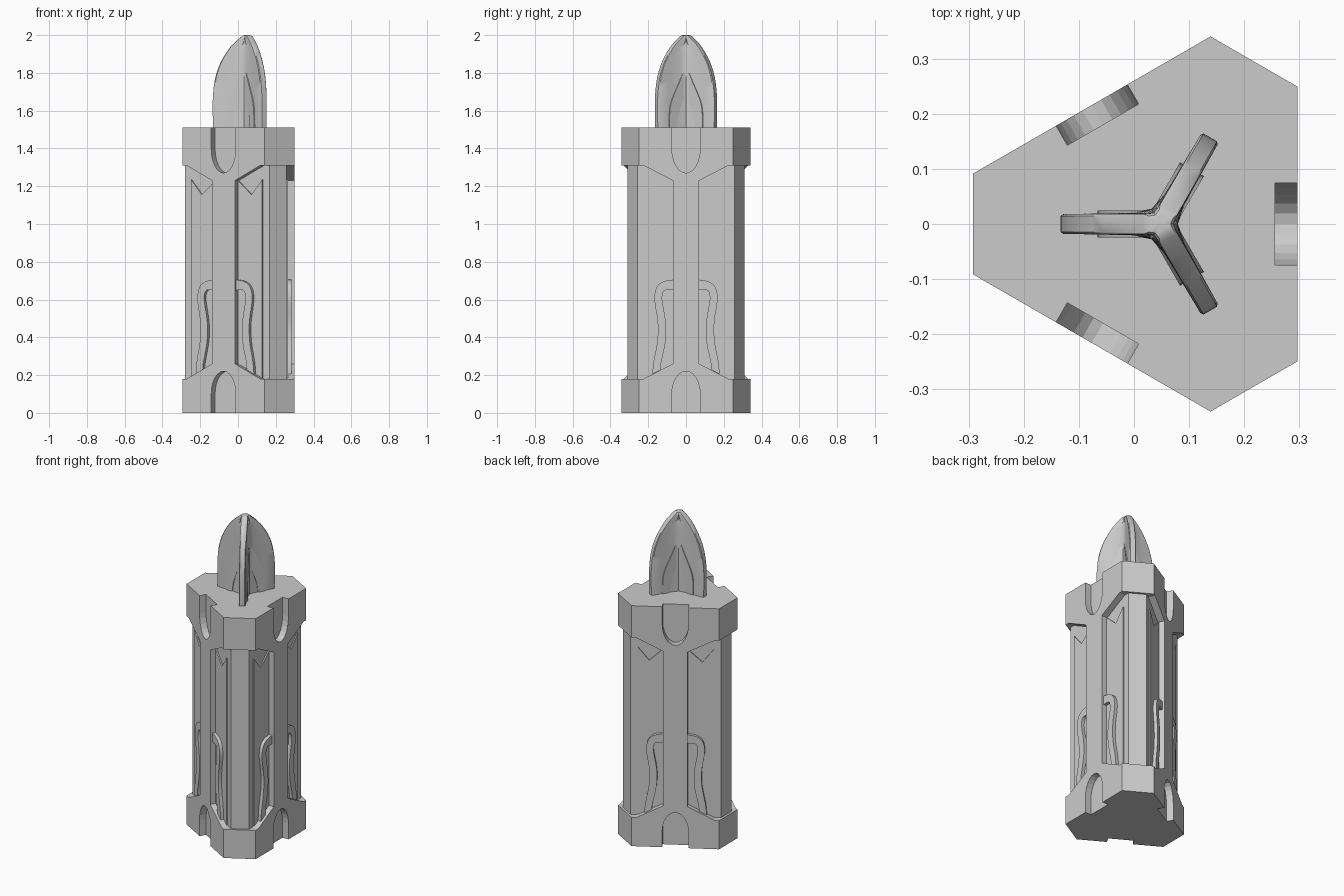
import bpy, bmesh, math
from mathutils import Vector

if "Cube" in bpy.data.objects:
    bpy.data.objects.remove(bpy.data.objects["Cube"])

CX = 0.048                      # axis of the three-fold symmetry
LONG = [0, 120, 240]            # directions of the wide faces
SHORT = [60, 180, 300]          # directions of the narrow faces


def place(ang, d, s, z):
    """Point at distance d along a direction, s sideways, z up."""
    a = math.radians(ang)
    return Vector((CX + d * math.cos(a) - s * math.sin(a),
                   d * math.sin(a) + s * math.cos(a), z))


def loft(name, rings):
    """Closed solid through a list of rings with equal point counts."""
    bm = bmesh.new()
    vs = [[bm.verts.new(p) for p in r] for r in rings]
    n = len(rings[0])
    for a, b in zip(vs, vs[1:]):
        for i in range(n):
            j = (i + 1) % n
            bm.faces.new((a[i], a[j], b[j], b[i]))
    bm.faces.new(vs[0][::-1])
    bm.faces.new(vs[-1])
    bmesh.ops.recalc_face_normals(bm, faces=bm.faces)
    me = bpy.data.meshes.new(name)
    bm.to_mesh(me)
    bm.free()
    ob = bpy.data.objects.new(name, me)
    bpy.context.collection.objects.link(ob)
    return ob


def hexagon(name, d_long, d_short, z0, z1):
    """Prism with alternating wide and narrow sides."""
    h = (4 * d_short - 2 * d_long) / math.sqrt(3) / 2
    pts = [(a, s) for a in LONG for s in (-h, h)]
    loft(name, [[place(a, d_long, s, z) for a, s in pts] for z in (z0, z1)])


def slab(name, outline, ang, d0, d1, flare=0.0):
    """Outline (s, z) on a face, extruded outward; flare mitres the ends."""
    def inner(s):
        return s + math.copysign(flare, s) if abs(s) > 0.24 else s
    loft(name, [[place(ang, d0, inner(s), z) for s, z in outline],
                [place(ang, d1, s, z) for s, z in outline]])


def smooth_path(pts, steps=5):
    """Catmull-Rom samples through a few points."""
    p = [Vector(q) for q in pts]
    p = [2 * p[0] - p[1]] + p + [2 * p[-1] - p[-2]]
    out = []
    for i in range(1, len(p) - 2):
        a, b, c, d = p[i - 1:i + 3]
        for k in range(steps):
            t = k / steps
            out.append(0.5 * (2 * b + (c - a) * t + (2 * a - 5 * b + 4 * c - d) * t * t
                              + (3 * b - a - 3 * c + d) * t ** 3))
    return [tuple(q) for q in out] + [tuple(p[-2])]


# column and cap cores
hexagon("column_body", 0.209, 0.328, 0.18, 1.31)
hexagon("base_core", 0.209, 0.3415, 0.0, 0.18)
hexagon("top_core", 0.209, 0.3415, 1.31, 1.51)


# face frame: cap fronts joined by a central strip, with arched notches
def arch(z_spring, z_tip):
    n = 12
    return [(-0.075 * math.cos(math.pi * i / n),
             z_spring + (z_tip - z_spring) * math.sin(math.pi * i / n)) for i in range(n + 1)]


bottom = [(-0.25, 0)] + [(-0.075, 0)] + arch(0.10, 0.22) + [(0.075, 0), (0.25, 0)]
right = [(0.25, 0.18), (0.225, 0.18), (0.07, 0.26), (0.07, 1.23), (0.225, 1.31), (0.25, 1.31)]
top = [(0.25, 1.51), (0.075, 1.51)] + arch(1.40, 1.27)[::-1] + [(-0.075, 1.51), (-0.25, 1.51)]
left = [(-s, z) for s, z in right[::-1]]
frame = bottom + right + top + left

# side panel with a V cut at the top, and the wavy raised band
panel = [(0.07, 0.26), (0.217, 0.184), (0.217, 1.235), (0.152, 1.155), (0.07, 1.23)]
outer = smooth_path([(0.07, 0.705), (0.12, 0.695), (0.155, 0.665), (0.167, 0.60), (0.15, 0.48),
                     (0.152, 0.38), (0.172, 0.27), (0.178, 0.205)])
inner = smooth_path([(0.07, 0.65), (0.095, 0.65), (0.117, 0.645), (0.126, 0.60), (0.107, 0.48),
                     (0.108, 0.38), (0.130, 0.27), (0.135, 0.228)])
band = outer + inner[::-1]

for ang in LONG:
    slab("face_frame", frame, ang, 0.209, 0.25, 0.0237)
    for side in (1, -1):
        slab("side_panel", [(side * s, z) for s, z in panel], ang, 0.205, 0.216)
        slab("wavy_band", [(side * s, z) for s, z in band], ang, 0.205, 0.236)

# three-finned pointed crown
profile = smooth_path([(0.18, 1.505), (0.182, 1.60), (0.18, 1.69), (0.167, 1.78), (0.138, 1.86),
                       (0.09, 1.935), (0.05, 1.975), (0.022, 1.998)], 3)
rings = []
for R, z in profile:
    t = min(0.019, 0.7 * R)
    rho = min(0.032, 0.6 * R + 0.004)
    ring = []
    for a in SHORT:
        ring += [place(a, R * f, s * t * w, z) for f, s, w in
                 ((0.3, -1, 1.08), (0.65, -1, 1), (0.97, -1, 0.95), (1, -1, 0.75),
                  (1, 1, 0.75), (0.97, 1, 0.95), (0.65, 1, 1), (0.3, 1, 1.08))]
        ring.append(place(a + 60, rho, 0, z))
    rings.append(ring)
rings.append([place(0, 0, 0, 2.0) + (p - place(0, 0, 0, p.z)) * 0.5 for p in rings[-1]])
smooth = [loft("crown_fins", rings)]

# curved ribs on the fin sides
rib_out = smooth_path([(0.115, 1.505), (0.108, 1.63), (0.055, 1.75), (0.015, 1.84)], 5)
rib_in = smooth_path([(0.072, 1.505), (0.062, 1.57), (0.035, 1.65), (0.01, 1.70)], 5)
for a in SHORT:
    rib = rib_out + rib_in[::-1]
    smooth.append(loft("fin_rib", [[place(a, r, s, z) for r, z in rib] for s in (-0.025, 0.025)]))

bpy.ops.object.select_all(action='DESELECT')
for ob in smooth:
    ob.select_set(True)
bpy.context.view_layer.objects.active = smooth[0]
bpy.ops.object.shade_smooth_by_angle(angle=math.radians(35))
